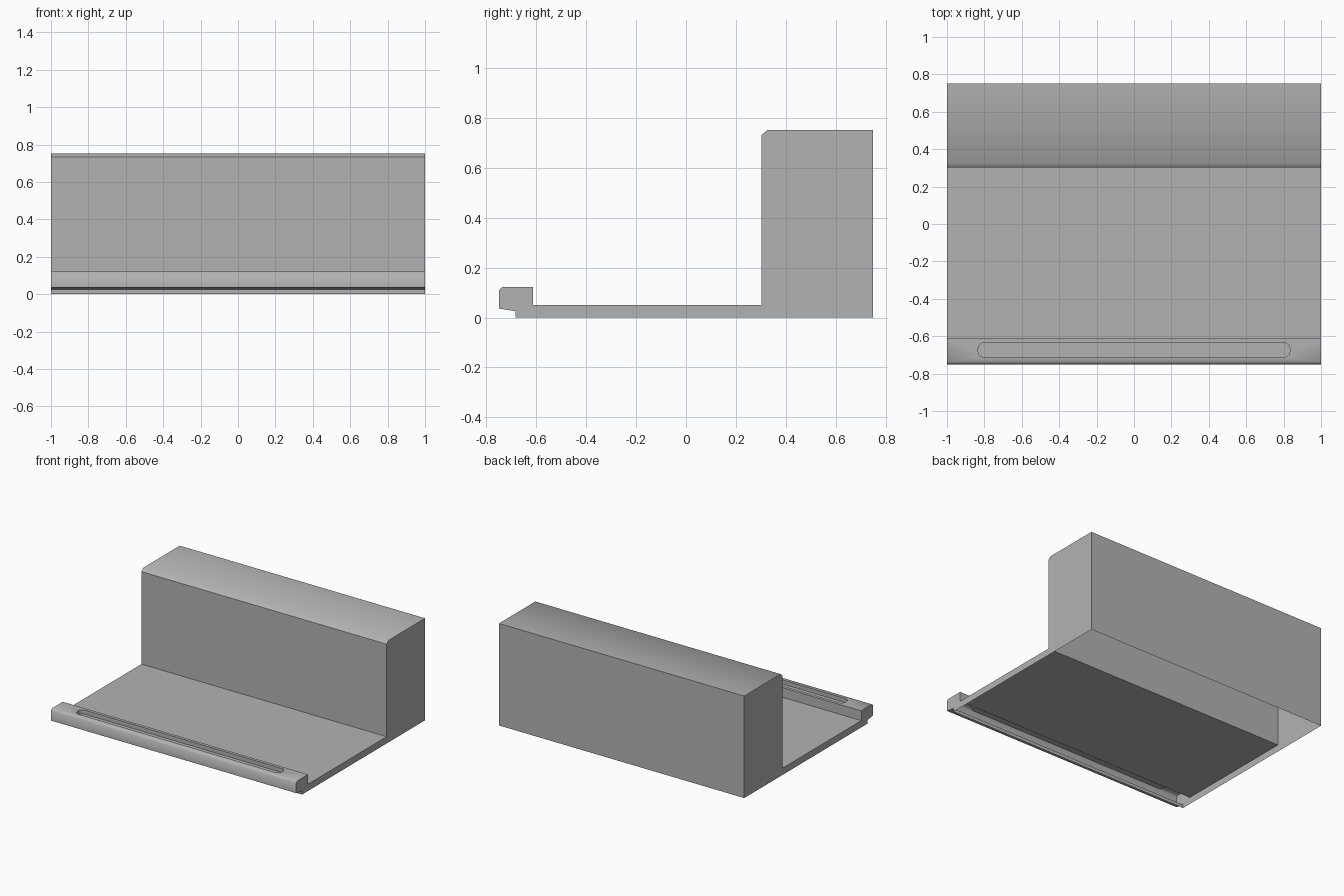
import bpy, bmesh
from math import sin, cos, pi, radians

if "Cube" in bpy.data.objects:
    bpy.data.objects.remove(bpy.data.objects["Cube"], do_unlink=True)

GREY = (0.45, 0.45, 0.45, 1)
mat = bpy.data.materials.new("plain_grey")
mat.use_nodes = True
mat.diffuse_color = GREY
mat.node_tree.nodes["Principled BSDF"].inputs["Base Color"].default_value = GREY

# Side outline (y, z): underside, rear block, tray floor, front lip
LIP_TOP = 0.122
profile = [(-0.683, 0), (0.75, 0), (0.75, 0.752), (0.327, 0.752), (0.303, 0.732),
           (0.303, 0.05), (-0.613, 0.05), (-0.613, LIP_TOP), (-0.738, LIP_TOP),
           (-0.75, 0.11), (-0.75, 0.036), (-0.683, 0.025)]


def rounded_rect(half_x, y_mid, half_y, radius, steps=5):
    """Corner points of a rounded rectangle, anticlockwise."""
    points = []
    for i, (sx, sy) in enumerate([(1, 1), (-1, 1), (-1, -1), (1, -1)]):
        for s in range(steps + 1):
            a = (i + s / steps) * pi / 2
            points.append((sx * (half_x - radius) + radius * cos(a),
                           y_mid + sy * (half_y - radius) + radius * sin(a)))
    return points


bm = bmesh.new()

# Extrude the outline across the width
left, right = ([bm.verts.new((x, y, z)) for y, z in profile] for x in (1, -1))
bm.faces.new(left)
bm.faces.new(right)
lip_face = underside = None
for i in range(len(profile)):
    j = (i + 1) % len(profile)
    face = bm.faces.new((left[i], left[j], right[j], right[i]))
    if i == 0:
        underside = face
    elif profile[i][1] == profile[j][1] == LIP_TOP:
        lip_face = face
bmesh.ops.recalc_face_normals(bm, faces=bm.faces)

# Long rounded groove sunk into the lip
lip_edges = list(lip_face.edges)
bmesh.ops.delete(bm, geom=[lip_face], context='FACES_ONLY')
outline = rounded_rect(0.833, -0.674, 0.038, 0.03)
rim, base = ([bm.verts.new((x, y, z)) for x, y in outline] for z in (LIP_TOP, LIP_TOP - 0.03))
rim_edges = []
for i in range(len(rim)):
    j = (i + 1) % len(rim)
    bm.faces.new((rim[j], rim[i], base[i], base[j]))
    rim_edges.append(bm.edges.get((rim[i], rim[j])))
bm.faces.new(base)
bmesh.ops.triangle_fill(bm, use_beauty=True, edges=lip_edges + rim_edges, normal=(0, 0, 1))
bmesh.ops.recalc_face_normals(bm, faces=bm.faces)

# The shell is open underneath
bmesh.ops.delete(bm, geom=[underside], context='FACES_ONLY')

mesh = bpy.data.meshes.new("tray_shell")
bm.to_mesh(mesh)
bm.free()
mesh.materials.append(mat)
shell = bpy.data.objects.new("tray_shell", mesh)
bpy.context.collection.objects.link(shell)

# Soft chamfers, sharp corners
bpy.context.view_layer.objects.active = shell
shell.select_set(True)
bpy.ops.object.shade_smooth_by_angle(angle=radians(50))
